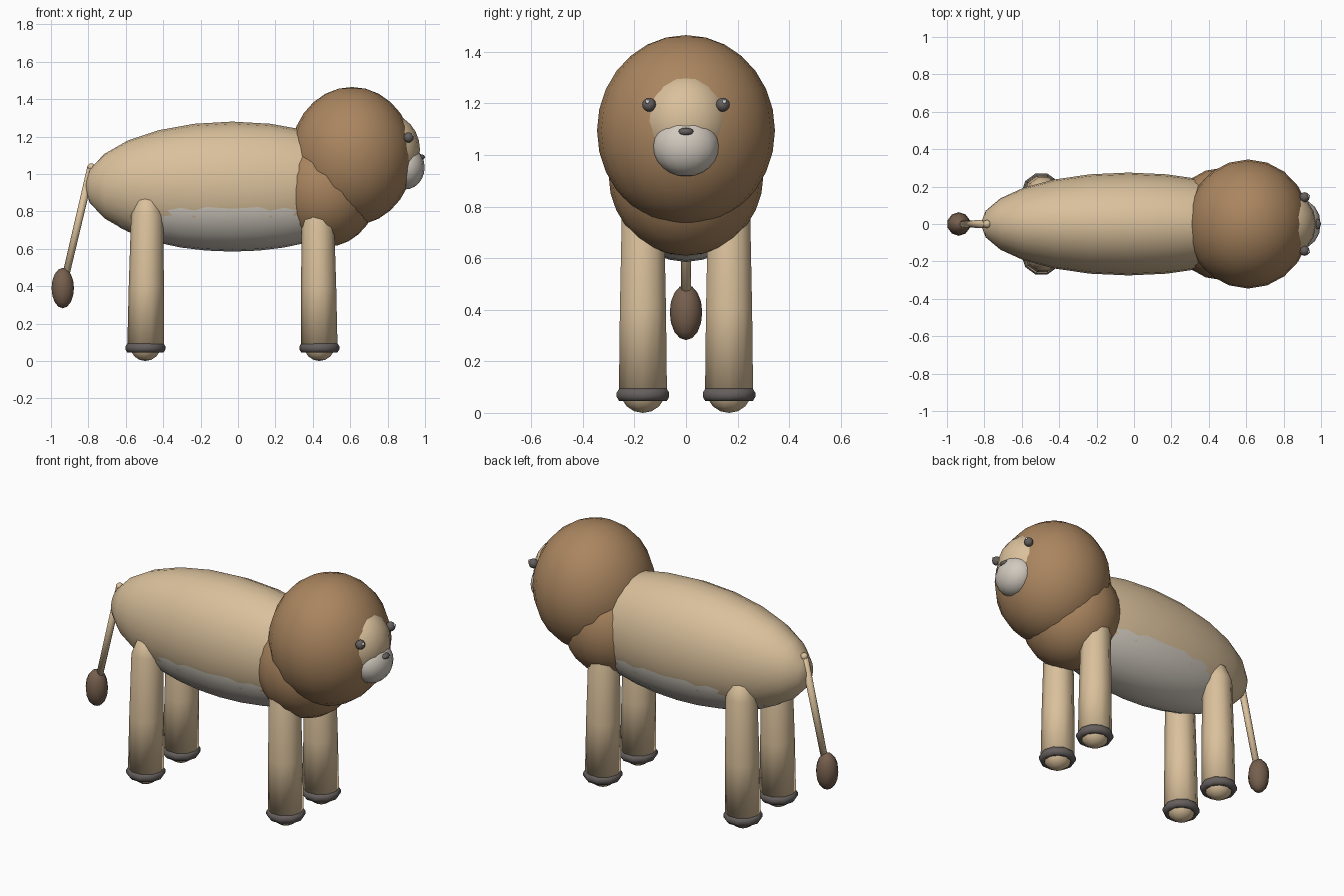
import bpy
import bmesh
from math import radians, pi
from mathutils import Matrix, Vector

cube = bpy.data.objects.get("Cube")
if cube:
    bpy.data.objects.remove(cube, do_unlink=True)


def material(name, rgb):
    m = bpy.data.materials.new(name)
    m.use_nodes = True
    color = (*rgb, 1)
    m.diffuse_color = color
    bsdf = m.node_tree.nodes["Principled BSDF"]
    bsdf.inputs["Base Color"].default_value = color
    bsdf.inputs["Roughness"].default_value = 0.8
    return m


TAN = material("tan fur", (0.70, 0.53, 0.33))
MANE = material("brown mane", (0.40, 0.235, 0.115))
PALE = material("pale fur", (0.64, 0.59, 0.52))
DARK = material("dark grey", (0.13, 0.115, 0.11))
TUFT = material("tuft brown", (0.18, 0.115, 0.075))
WHITE = material("eye glint", (0.8, 0.8, 0.8))


def finish(name, bm, mat):
    mesh = bpy.data.meshes.new(name)
    bmesh.ops.recalc_face_normals(bm, faces=bm.faces)
    for f in bm.faces:
        f.smooth = True
    bm.to_mesh(mesh)
    bm.free()
    mesh.materials.append(mat)
    obj = bpy.data.objects.new(name, mesh)
    bpy.context.collection.objects.link(obj)
    return obj


def ellipsoid(name, center, radii, mat, segs=20, rings=14, along_x=False):
    bm = bmesh.new()
    bmesh.ops.create_uvsphere(bm, u_segments=segs, v_segments=rings, radius=1)
    if along_x:
        bm.transform(Matrix.Rotation(pi / 2, 4, "Y"))
    bm.transform(Matrix.Translation(center) @ Matrix.Diagonal((*radii, 1)))
    return finish(name, bm, mat)


def lathe(name, profile, center, mat, segs, closed=False):
    """Spin (radius, height) points around a vertical axis."""
    bm = bmesh.new()
    pts = [bm.verts.new((r, 0, z)) for r, z in profile]
    pairs = list(zip(pts, pts[1:]))
    if closed:
        pairs.append((pts[-1], pts[0]))
    edges = [bm.edges.new(p) for p in pairs]
    bmesh.ops.spin(bm, geom=pts + edges, cent=(0, 0, 0), axis=(0, 0, 1),
                   angle=2 * pi, steps=segs, use_duplicate=False)
    bmesh.ops.remove_doubles(bm, verts=bm.verts, dist=0.0005)
    bm.transform(Matrix.Translation(center))
    return finish(name, bm, mat)


def rod(name, a, b, r1, r2, mat, segs=8):
    a, b = Vector(a), Vector(b)
    bm = bmesh.new()
    bmesh.ops.create_cone(bm, cap_ends=True, segments=segs, radius1=r1,
                          radius2=r2, depth=(b - a).length)
    turn = (b - a).to_track_quat("Z", "Y").to_matrix().to_4x4()
    bm.transform(Matrix.Translation((a + b) / 2) @ turn)
    return finish(name, bm, mat)


# Torso
ellipsoid("body", (-0.03, 0, 0.935), (0.79, 0.275, 0.345), TAN, 24, 12, True)
ellipsoid("belly", (-0.03, 0, 0.87), (0.72, 0.262, 0.285), PALE, 24, 16, True)
ellipsoid("chest_mane", (0.47, 0, 0.92), (0.28, 0.30, 0.31), MANE)

# Head
ellipsoid("head_mane", (0.61, 0, 1.095), (0.33, 0.345, 0.37), MANE)
ellipsoid("face", (0.803, 0, 1.13), (0.17, 0.18, 0.19), TAN, 16, 12)
ellipsoid("muzzle", (0.893, 0, 1.035), (0.105, 0.13, 0.118), PALE, 16, 12)
ellipsoid("nose", (0.975, 0, 1.09), (0.025, 0.032, 0.016), DARK, 8, 6)
for side, s in (("left", 1), ("right", -1)):
    ellipsoid(side + "_eye", (0.912, s * 0.143, 1.195), (0.027,) * 3, DARK, 12, 8)
    ellipsoid(side + "_eye_glint", (0.934, s * 0.149, 1.206), (0.008,) * 3, WHITE, 8, 6)

# Legs: tapered tube with a domed top, rounded foot and dark band
LEG = [(0, 0.07), (0.098, 0.07), (0.094, 0.4), (0.086, 0.78), (0.055, 0.86), (0, 0.9)]
BAND = [(0.085 + dr, 0.07 + dz) for dr, dz in
        ((0.022, 0.008), (0.012, 0.024), (-0.012, 0.024),
         (-0.022, 0), (-0.012, -0.024), (0.012, -0.024), (0.022, -0.008))]
for end, x in (("front", 0.435), ("hind", -0.495)):
    for side, s in (("left", 1), ("right", -1)):
        part = f"{end}_{side}_"
        spot = (x, s * 0.167, 0)
        leg = lathe(part + "leg", LEG, spot, TAN, 10)
        for v in leg.data.vertices:  # lean the top slightly
            v.co.x += (0.012 if x < 0 else -0.01) * v.co.z
        lathe(part + "foot_band", BAND, spot, DARK, 10, closed=True)
        ellipsoid(part + "foot", (x, s * 0.167, 0.085), (0.088, 0.088, 0.085), TAN, 10, 8)

# Tail
ellipsoid("tail_base", (-0.785, 0, 1.035), (0.022,) * 3, TAN, 10, 8)
rod("tail", (-0.785, 0, 1.035), (-0.925, 0, 0.44), 0.021, 0.019, TAN)
ellipsoid("tail_tuft", (-0.937, 0, 0.39), (0.063, 0.063, 0.108), TUFT, 10, 8)
